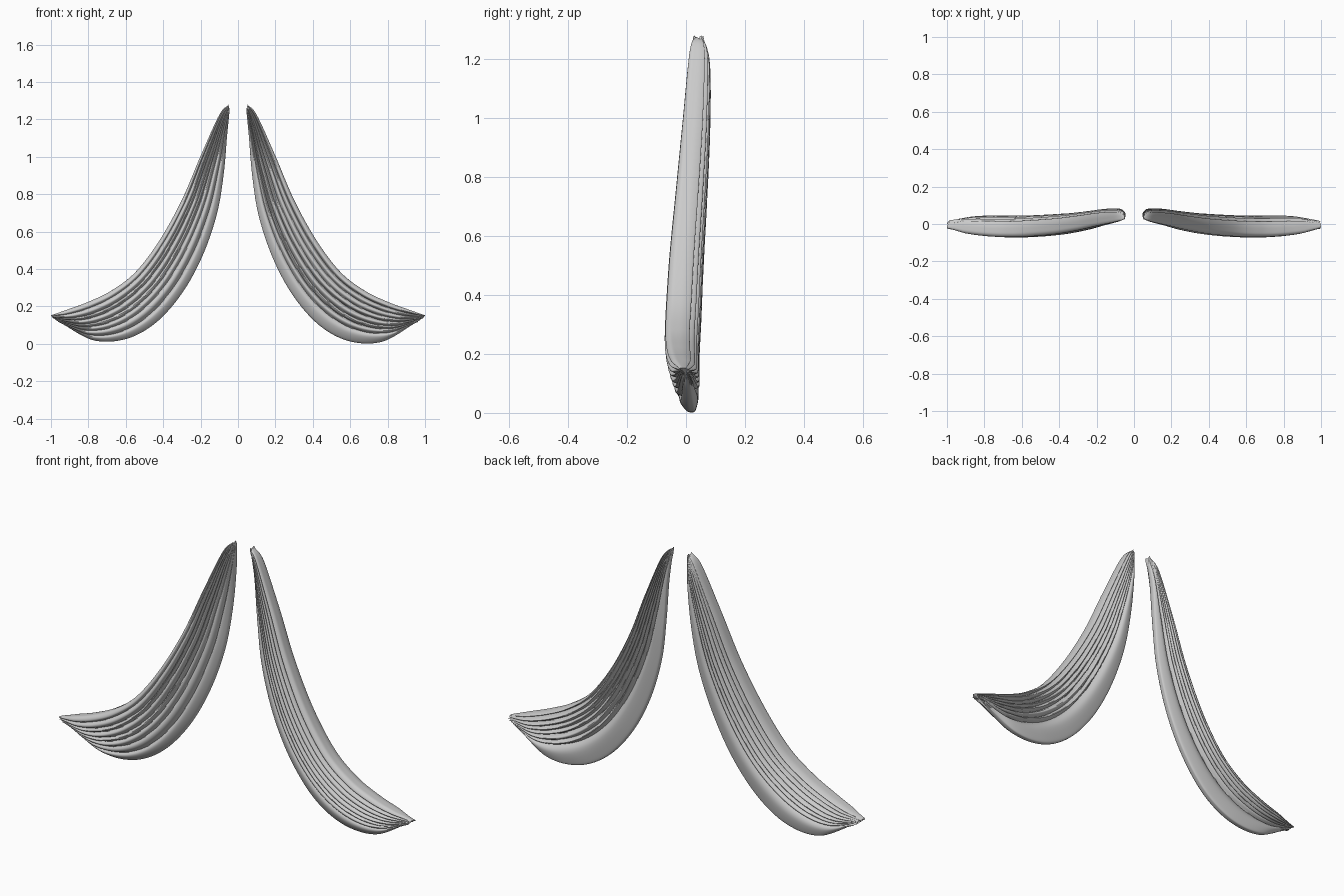
import bpy, bmesh, math, random
from mathutils import Vector

if "Cube" in bpy.data.objects:
    bpy.data.objects.remove(bpy.data.objects["Cube"])

# Stations from gathered top to gathered side tip:
# outer edge x,z / inner edge x,z / front y / back y
STATIONS = [
    (.052, 1.275, .045, 1.245, .020, .060),
    (.100, 1.225, .058, 1.110, -.002, .082),
    (.200, 1.005, .076, .900, -.027, .082),
    (.300, .770, .112, .680, -.052, .072),
    (.420, .553, .190, .450, -.075, .060),
    (.550, .382, .300, .250, -.088, .052),
    (.680, .283, .440, .095, -.092, .046),
    (.800, .225, .600, .013, -.086, .046),
    (.905, .186, .775, .013, -.068, .042),
    (1.000, .153, .943, .110, -.035, .020),
]
# Fold boundaries across the cloth (0 = outer edge, 1 = inner edge)
FRONT = [0, .13, .22, .34, .43, .55, .66, .78, 1]
BACK = [0, .09, .17, .25, .35, .43, .54, .66, 1]
ROWS, AROUND = 90, 260


def spline(s):
    """Catmull-Rom interpolation of the station table."""
    n = len(STATIONS) - 1
    i = min(int(s * n), n - 1)
    u = s * n - i
    p0, p1, p2, p3 = (STATIONS[min(max(k, 0), n)] for k in (i - 1, i, i + 1, i + 2))
    return [0.5 * (2 * b + (c - a) * u + (2 * a - 5 * b + 4 * c - d) * u * u
                   + (3 * b - a - 3 * c + d) * u ** 3)
            for a, b, c, d in zip(p0, p1, p2, p3)]


def groove(t, bounds, depths):
    """0 on a rounded ridge, up to the depth of the crease between ridges."""
    t = min(max(t, 0), .9999)
    for i in range(len(bounds) - 1):
        if bounds[i] <= t < bounds[i + 1]:
            u = (t - bounds[i]) / (bounds[i + 1] - bounds[i])
            d = depths[i] * (1 - u) + depths[i + 1] * u
            return d * abs(2 * u - 1) ** 2.2
    return 0


def drape(name, side, seed, lift):
    rnd = random.Random(seed)
    layers = []
    for base in (FRONT, BACK):
        b = [base[0]] + [v + rnd.uniform(-.025, .025) for v in base[1:-1]] + [1]
        d = [.1] + [rnd.uniform(.3, .65) for _ in b[1:-1]] + [.1]
        layers.append((b, d, rnd.uniform(0, 6)))
    bm = bmesh.new()
    rings = []
    for r in range(ROWS + 1):
        s = r / ROWS
        ox, oz, ix, iz, yf, yb = spline(s)
        yo = yf * .6 + yb * .4
        yi = yf * .2 + yb * .8
        end = max(0, 1 - s / .04) + max(0, (s - .96) / .04)
        ring = []
        for k in range(AROUND):
            a = 2 * math.pi * k / AROUND
            t = (1 - math.cos(a)) / 2
            front = a < math.pi
            b, d, ph = layers[0 if front else 1]
            edge = yo + (yi - yo) * t
            # front leans back towards the inner edge
            target = yf + (yi - yf) * .65 * t if front else yb
            # the round outer roll narrows to a point at the side tip
            power = .55 + .45 * max(0, (s - .9) / .1)
            h = abs(math.sin(a)) ** power
            tw = t + .05 * math.sin(math.pi * t) * math.sin(4 * s + ph)
            h *= 1 - groove(tw, b, d)
            x = ox + (ix - ox) * t
            z = oz + (iz - oz) * t + lift * math.sin(math.pi * s) * t
            # staggered gathers at the two ends
            jag = .012 * end * math.sin(tw * 40 + ph) * h
            if s > .5:
                x += jag
            else:
                z += jag
            y = edge + (target - edge) * h
            ring.append(bm.verts.new(Vector((side * min(x, 1.0), y, max(z, 0)))))
        rings.append(ring)
    for r0, r1 in zip(rings, rings[1:]):
        for k in range(AROUND):
            j = (k + 1) % AROUND
            bm.faces.new((r0[k], r0[j], r1[j], r1[k]))
    # gathered end caps
    for ring in (rings[0], rings[-1]):
        c = bm.verts.new(sum((v.co for v in ring), Vector()) / AROUND)
        for k in range(AROUND):
            bm.faces.new((ring[k], ring[(k + 1) % AROUND], c))
    bmesh.ops.recalc_face_normals(bm, faces=bm.faces)
    me = bpy.data.meshes.new(name)
    bm.to_mesh(me)
    bm.free()
    ob = bpy.data.objects.new(name, me)
    bpy.context.collection.objects.link(ob)
    bpy.ops.object.select_all(action='DESELECT')
    ob.select_set(True)
    bpy.context.view_layer.objects.active = ob
    bpy.ops.object.shade_smooth_by_angle(angle=math.radians(40))


# Pair of tied-back curtains
drape("curtain_right", 1, 3, 0)
drape("curtain_left", -1, 8, .02)
